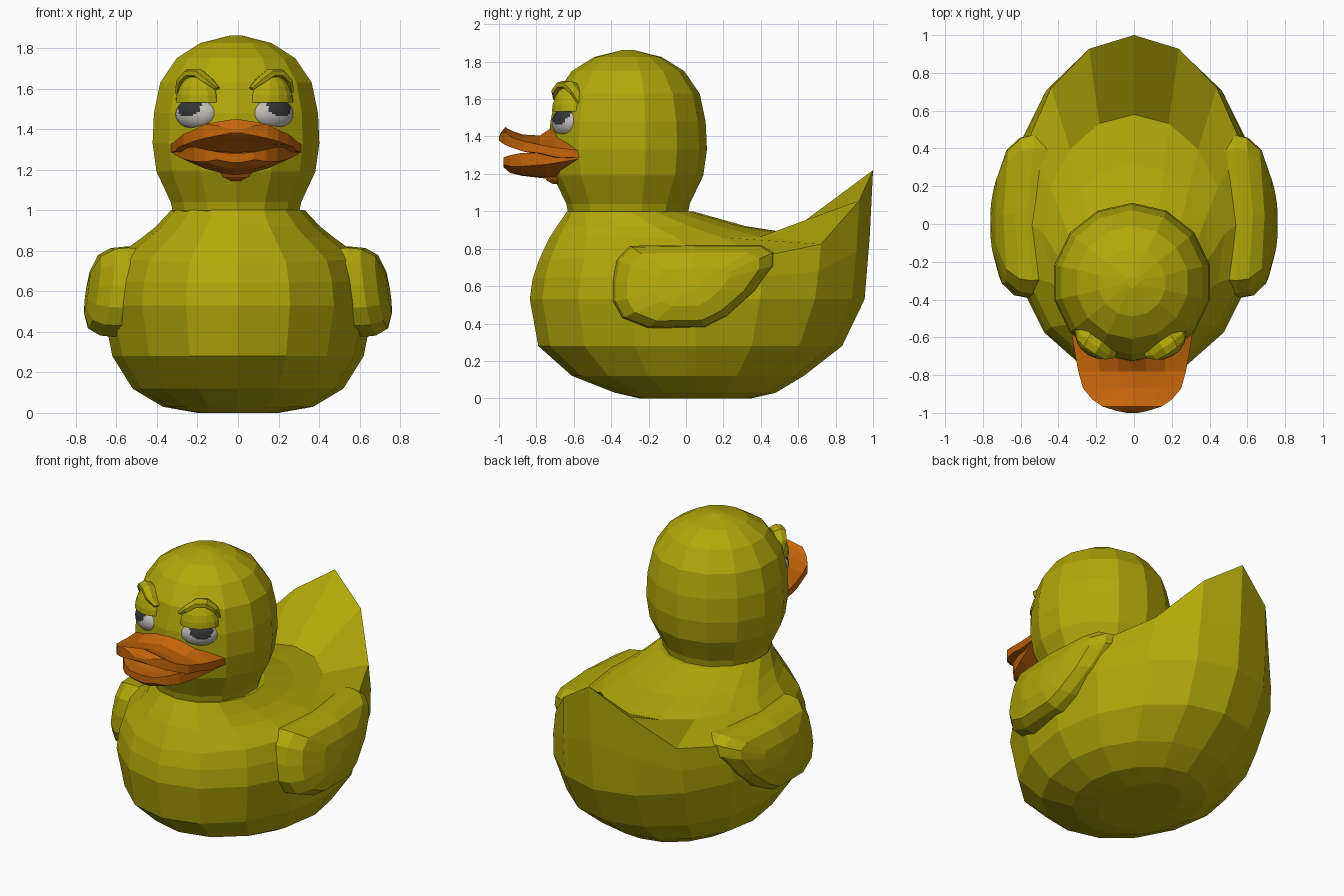
import bpy, bmesh, math
from mathutils import Matrix, Vector

if "Cube" in bpy.data.objects:
    bpy.data.objects.remove(bpy.data.objects["Cube"])


def material(name, rgb):
    m = bpy.data.materials.new(name)
    m.diffuse_color = (*rgb, 1)
    m.use_nodes = True
    m.node_tree.nodes["Principled BSDF"].inputs["Base Color"].default_value = m.diffuse_color
    return m


YELLOW = material("yellow", (0.445, 0.39, 0.003))
ORANGE = material("orange", (0.56, 0.13, 0.003))
WHITE = material("eye white", (0.53, 0.51, 0.48))
DARK = material("pupil dark", (0.035, 0.035, 0.035))


def finish(name, bm, *mats):
    bmesh.ops.recalc_face_normals(bm, faces=bm.faces)
    me = bpy.data.meshes.new(name)
    bm.to_mesh(me)
    bm.free()
    for m in mats:
        me.materials.append(m)
    ob = bpy.data.objects.new(name, me)
    bpy.context.collection.objects.link(ob)
    return ob


def skin(name, rings, mat, matrix=None):
    """Join closed rings of points with quads and cap both ends."""
    bm = bmesh.new()
    loops = [[bm.verts.new(p) for p in r] for r in rings]
    n = len(loops[0])
    for a, b in zip(loops, loops[1:]):
        for i in range(n):
            j = (i + 1) % n
            bm.faces.new((a[i], a[j], b[j], b[i]))
    bm.faces.new(loops[0])
    bm.faces.new(loops[-1])
    if matrix:
        bm.transform(matrix)
    return finish(name, bm, mat)


def egg(z, w, front, back, mid, lift=0.0, side=0.0, n=16):
    """Horizontal egg ring; lift raises its back point, side its flanks."""
    pts = []
    for i in range(n):
        a = 2 * math.pi * i / n
        c, s = math.cos(a), math.sin(a)
        y = mid + c * ((back - mid) if c > 0 else (mid - front))
        pts.append((w * s, y, z + lift * max(c, 0) ** 5.5 + side * abs(s)))
    return pts


# Body: stacked rings; the sixth ring is the rim that sweeps up to the tail tip
skin("body", [
    egg(0.0, 0.20, -0.25, 0.35, 0.05),
    egg(0.03, 0.37, -0.38, 0.48, 0.05),
    egg(0.12, 0.52, -0.61, 0.63, 0.05),
    egg(0.28, 0.62, -0.79, 0.835, 0.05),
    egg(0.53, 0.67, -0.835, 0.955, 0.05),
    egg(0.64, 0.655, -0.82, 0.982, 0.05, 0.22, 0.01),
    egg(0.73, 0.62, -0.79, 1.0, 0.05, 0.49, 0.03),
    egg(0.86, 0.48, -0.73, 0.58, -0.05, 0.02),
    egg(0.92, 0.405, -0.69, 0.32, -0.17),
    egg(1.0, 0.33, -0.635, 0.035, -0.30),
], YELLOW)

# Head: turned profile (radius, height) with a small neck collar
HX, HY = -0.01, -0.31
profile = [(0.30, 0.97), (0.322, 1.0), (0.33, 1.04), (0.402, 1.19), (0.422, 1.33),
           (0.415, 1.48), (0.383, 1.63), (0.30, 1.75), (0.18, 1.825), (0.03, 1.862)]
skin("head", [[(HX + r * math.sin(a), HY - r * math.cos(a), z)
               for a in (2 * math.pi * i / 14 for i in range(14))]
              for r, z in profile], YELLOW)

# Wings: side outline (y, z) domed outwards
outline = [(-0.39, 0.63), (-0.37, 0.74), (-0.30, 0.815), (0.05, 0.82), (0.40, 0.82),
           (0.47, 0.78), (0.47, 0.71), (0.37, 0.57), (0.22, 0.44), (0.10, 0.38),
           (-0.20, 0.375), (-0.34, 0.43), (-0.39, 0.52)]
for side, label in ((-1, "left"), (1, "right")):
    rings = []
    for k, x in ((0.94, 0.44), (1.0, 0.60), (0.97, 0.665), (0.82, 0.722), (0.45, 0.752), (0.1, 0.757)):
        ring = []
        for y, z in outline:
            y, z = 0.03 + (y - 0.03) * k, 0.59 + (z - 0.59) * k
            ring.append((side * (x - 0.22 * (y - 0.03) ** 2 - 0.14 * (z - 0.56)), y, z))
        rings.append(ring)
    skin(label + "_wing", rings, YELLOW)


# Bill halves: stations of y, half width, top centre/side and bottom centre/side
def bill(name, stations, top_pow, bot_pow):
    fr = (-1, -0.6, -0.25, 0, 0.25, 0.6, 1)
    rings = []
    for y, w, tc, ts, bc, bs in stations:
        top = [(HX + w * f, y, tc + (ts - tc) * abs(f) ** top_pow) for f in fr]
        bot = [(HX + w * f, y, bc + (bs - bc) * abs(f) ** bot_pow) for f in reversed(fr)]
        rings.append(top + bot)
    skin(name, rings, ORANGE)


bill("upper_bill", [
    (-0.53, 0.29, 1.475, 1.32, 1.28, 1.28),
    (-0.57, 0.322, 1.475, 1.325, 1.27, 1.285),
    (-0.70, 0.30, 1.46, 1.34, 1.27, 1.29),
    (-0.78, 0.285, 1.405, 1.355, 1.29, 1.31),
    (-0.87, 0.26, 1.41, 1.375, 1.335, 1.32),
    (-0.93, 0.21, 1.43, 1.395, 1.35, 1.34),
    (-0.967, 0.155, 1.45, 1.425, 1.36, 1.355),
    (-0.99, 0.08, 1.42, 1.415, 1.37, 1.37),
    (-1.0, 0.03, 1.40, 1.40, 1.38, 1.38)], 1.15, 1.3)
bill("lower_bill", [
    (-0.53, 0.29, 1.29, 1.295, 1.18, 1.27),
    (-0.57, 0.315, 1.29, 1.305, 1.18, 1.28),
    (-0.75, 0.255, 1.285, 1.31, 1.175, 1.25),
    (-0.88, 0.205, 1.27, 1.312, 1.19, 1.24),
    (-0.94, 0.15, 1.275, 1.30, 1.205, 1.24),
    (-0.975, 0.09, 1.28, 1.288, 1.235, 1.25)], 1.5, 1.8)

# Small chin knob under the bill
skin("chin", [[(HX + w * sx, -0.69 + d * sy, z) for sx, sy in ((-1, -1), (1, -1), (1, 1), (-1, 1))]
              for w, d, z in ((0.09, 0.08, 1.20), (0.065, 0.055, 1.165), (0.025, 0.02, 1.145))], ORANGE)

# Eyes, heavy lids and brows, built facing -y and turned around the head axis
for side, label, angle in ((-1, "left", -30.5), (1, "right", 29.5)):
    turn = Matrix.Translation((HX - 0.005, HY, 0)) @ Matrix.Rotation(math.radians(angle), 4, "Z")

    # Eyeball with the pupil marked on its faces
    bm = bmesh.new()
    bmesh.ops.create_uvsphere(bm, u_segments=36, v_segments=24, radius=1)
    for f in bm.faces:
        c = f.calc_center_median()
        if c.y < 0 and ((c.x - 0.12 * side) / 0.62) ** 2 + ((c.z - 0.5) / 0.68) ** 2 < 1:
            f.material_index = 1
    bm.transform(turn @ Matrix.Translation((0, -0.375, 1.475)) @ Matrix.Diagonal((0.112, 0.068, 0.078, 1)))
    finish(label + "_eye", bm, WHITE, DARK)

    # Upper lid: upper part of a larger ball, cut flat
    bm = bmesh.new()
    bmesh.ops.create_uvsphere(bm, u_segments=14, v_segments=10, radius=1)
    cut = bmesh.ops.bisect_plane(bm, geom=bm.verts[:] + bm.edges[:] + bm.faces[:],
                                 plane_co=(0, 0, 0.08), plane_no=(0, 0, 1), clear_inner=True)
    bmesh.ops.holes_fill(bm, edges=[e for e in cut["geom_cut"] if isinstance(e, bmesh.types.BMEdge)])
    bm.transform(turn @ Matrix.Translation((0, -0.36, 1.52)) @ Matrix.Diagonal((0.12, 0.088, 0.155, 1)))
    finish(label + "_eyelid", bm, YELLOW)

    # Brow: tapered arch, lower at its inner end
    path = [(-0.12, -0.375, 1.60, 0.010), (-0.08, -0.39, 1.637, 0.02), (-0.02, -0.385, 1.675, 0.024),
            (0.04, -0.38, 1.675, 0.024), (0.09, -0.37, 1.637, 0.02), (0.122, -0.35, 1.57, 0.012)]
    rings = []
    for i, (x, y, z, r) in enumerate(path):
        p, q = path[max(i - 1, 0)], path[min(i + 1, 5)]
        up = Vector((p[2] - q[2], 0, q[0] - p[0])).normalized()
        rings.append([((x + up.x * r * math.cos(a)) * side, y + 1.9 * r * math.sin(a), z + up.z * r * math.cos(a))
                      for a in (math.pi * k / 3 for k in range(6))])
    skin(label + "_brow", rings, YELLOW, turn)
